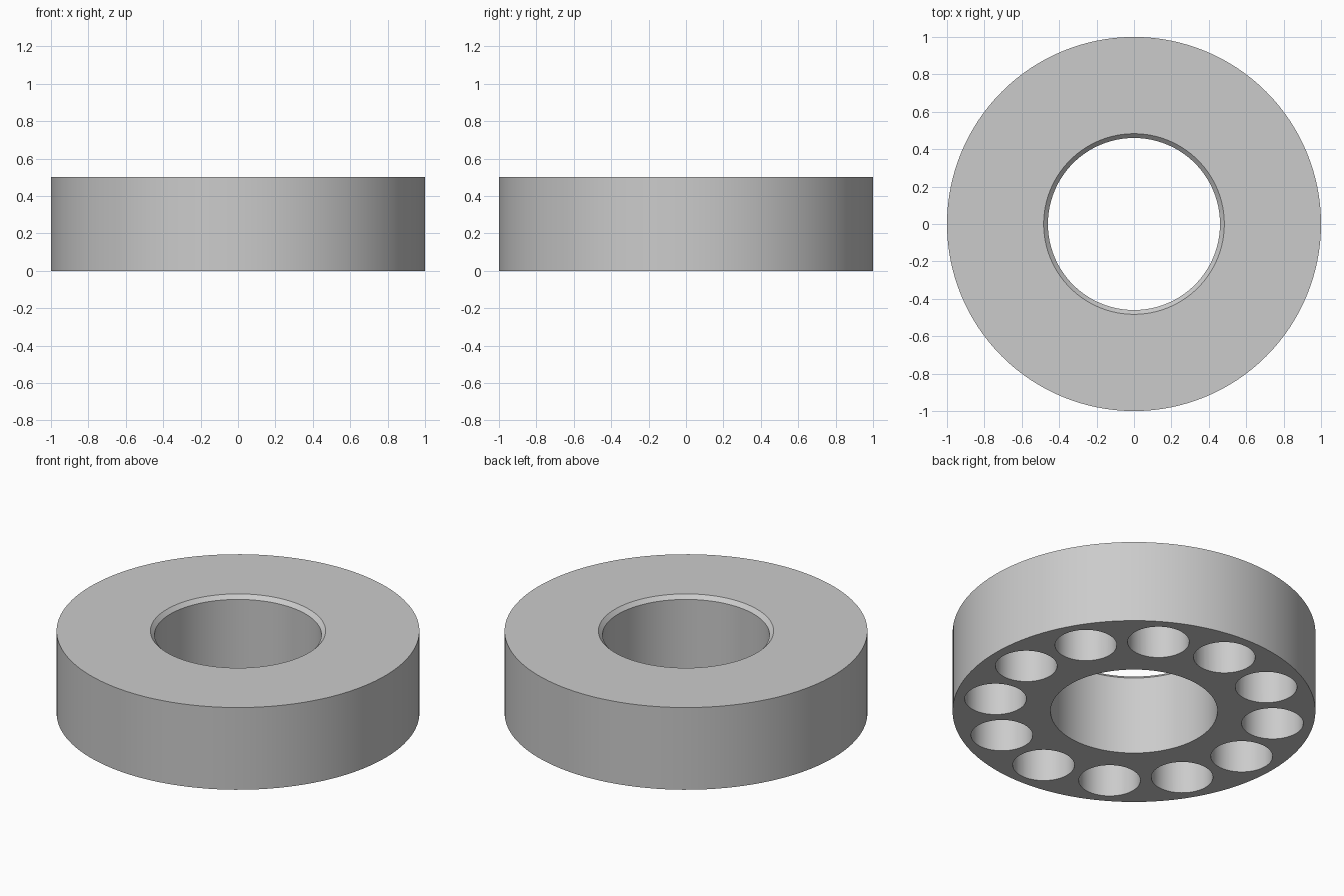
import bpy
import bmesh
from math import cos, sin, pi, radians
from mathutils import Matrix

cube = bpy.data.objects.get("Cube")
if cube:
    bpy.data.objects.remove(cube, do_unlink=True)

HEIGHT = 0.5
OUTER_R, BORE_R, CHAMFER = 1.0, 0.46, 0.023
POCKETS, POCKET_R, POCKET_RING, POCKET_DEPTH = 12, 0.17, 0.775, 0.4


def make_object(name, bm):
    bmesh.ops.recalc_face_normals(bm, faces=bm.faces)
    mesh = bpy.data.meshes.new(name)
    bm.to_mesh(mesh)
    bm.free()
    obj = bpy.data.objects.new(name, mesh)
    bpy.context.scene.collection.objects.link(obj)
    return obj


# Plain grey material
grey = bpy.data.materials.new("light grey")
grey.use_nodes = True
colour = (0.6, 0.6, 0.6, 1)
grey.diffuse_color = colour
grey.node_tree.nodes["Principled BSDF"].inputs["Base Color"].default_value = colour

# Ring body: turned profile with a chamfer at the top of the bore
profile = [(BORE_R, 0), (OUTER_R, 0), (OUTER_R, HEIGHT),
           (BORE_R + CHAMFER, HEIGHT), (BORE_R, HEIGHT - CHAMFER)]
bm = bmesh.new()
verts = [bm.verts.new((r, 0, z)) for r, z in profile]
edges = [bm.edges.new((v, verts[i - 1])) for i, v in enumerate(verts)]
bmesh.ops.spin(bm, geom=verts + edges, cent=(0, 0, 0), axis=(0, 0, 1),
               angle=2 * pi, steps=128, use_merge=True)
bmesh.ops.remove_doubles(bm, verts=bm.verts, dist=0.0001)
ring = make_object("ring_body", bm)
ring.data.materials.append(grey)

# Blind round pockets in the underside
bm = bmesh.new()
below = 0.1
for i in range(POCKETS):
    a = 2 * pi * i / POCKETS
    place = Matrix.Translation((POCKET_RING * cos(a), POCKET_RING * sin(a),
                                (POCKET_DEPTH - below) / 2))
    bmesh.ops.create_cone(bm, cap_ends=True, segments=64, radius1=POCKET_R,
                          radius2=POCKET_R, depth=POCKET_DEPTH + below, matrix=place)
cutter = make_object("pocket_cutter", bm)
cutter.data.materials.append(grey)
cutter.hide_render = True

cut = ring.modifiers.new("pockets", 'BOOLEAN')
cut.operation = 'DIFFERENCE'
cut.solver = 'EXACT'
cut.object = cutter

# Apply the cut, then smooth the round walls and keep the rims sharp
bpy.ops.object.select_all(action='DESELECT')
ring.select_set(True)
bpy.context.view_layer.objects.active = ring
bpy.ops.object.modifier_apply(modifier=cut.name)
bpy.data.objects.remove(cutter, do_unlink=True)
bpy.ops.object.shade_smooth_by_angle(angle=radians(30))
